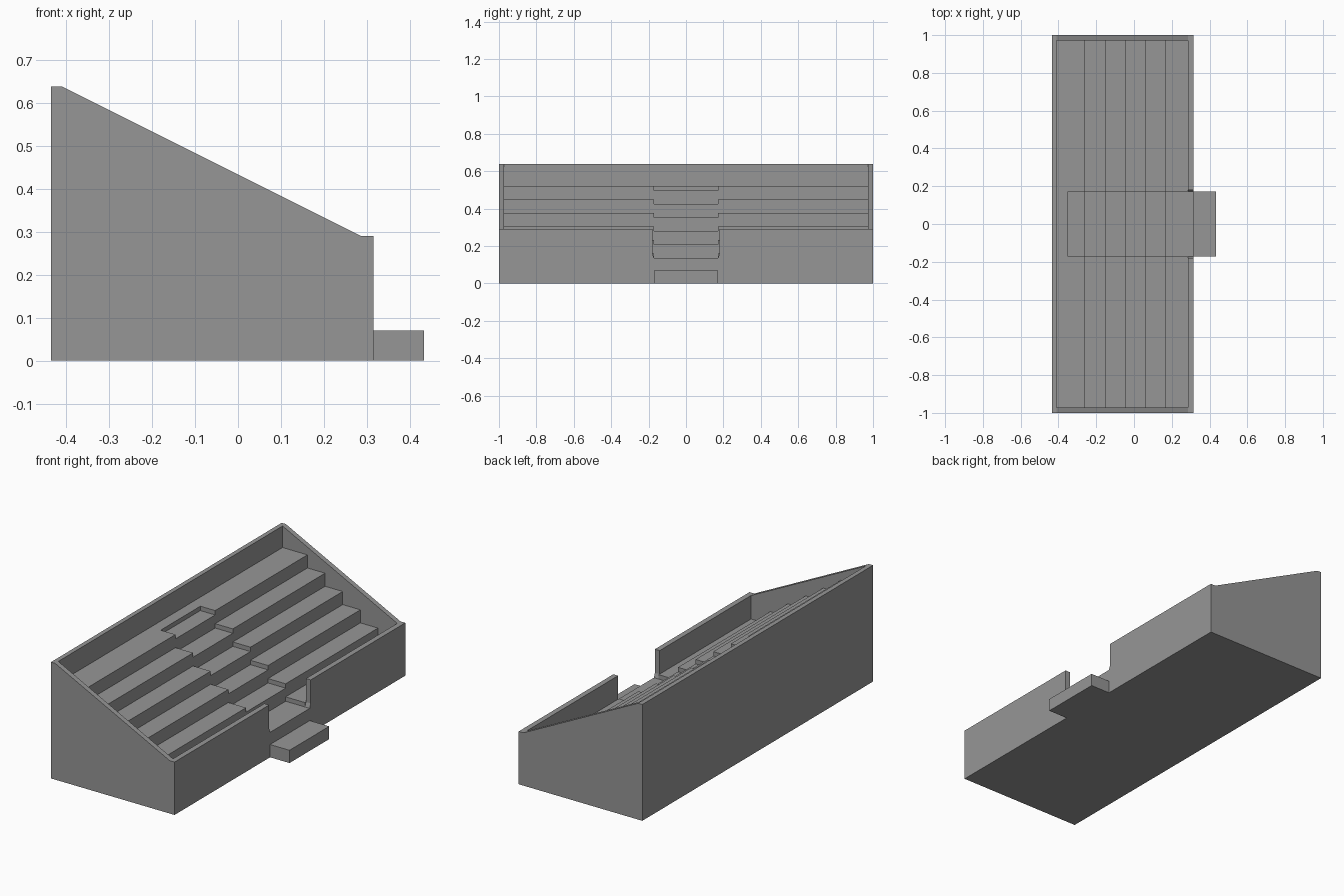
import bpy
import bmesh
from mathutils import Vector

cube = bpy.data.objects.get("Cube")
if cube:
    bpy.data.objects.remove(cube, do_unlink=True)

# Single concrete grey
GREY = (0.305, 0.305, 0.305, 1.0)
concrete = bpy.data.materials.new("concrete_grey")
concrete.use_nodes = True
concrete.diffuse_color = GREY
concrete.node_tree.nodes["Principled BSDF"].inputs["Base Color"].default_value = GREY

# Main dimensions
BACK, FRONT, HALF = -0.435, 0.315, 1.0
IN_BACK, IN_FRONT, IN_HALF = -0.41, 0.286, 0.972
BACK_TOP, FRONT_TOP = 0.638, 0.29
AISLE, GAP = 0.172, 0.18
TOP_TREAD, RISE, ROWS = 0.52, 0.0718, 6
AISLE_DROP, AISLE_START = 0.024, -0.349
RISERS = [-0.259 + 0.107 * i for i in range(ROWS - 1)]


def prism(name, profile, axis, start, end):
    """Extrude a (horizontal, z) profile along x or y between start and end."""
    bm = bmesh.new()
    if axis == "y":
        points = [(h, start, z) for h, z in profile]
        move = Vector((0, end - start, 0))
    else:
        points = [(start, h, z) for h, z in profile]
        move = Vector((end - start, 0, 0))
    face = bm.faces.new([bm.verts.new(p) for p in points])
    result = bmesh.ops.extrude_face_region(bm, geom=[face], use_keep_orig=True)
    moved = [v for v in result["geom"] if isinstance(v, bmesh.types.BMVert)]
    bmesh.ops.translate(bm, verts=moved, vec=move)
    bmesh.ops.recalc_face_normals(bm, faces=bm.faces)
    mesh = bpy.data.meshes.new(name)
    bm.to_mesh(mesh)
    bm.free()
    mesh.materials.append(concrete)
    obj = bpy.data.objects.new(name, mesh)
    bpy.context.collection.objects.link(obj)
    return obj


def rect(low, high, top):
    return [(low, 0), (high, 0), (high, top), (low, top)]


def stairs(drop, landing=None):
    """Stepped side profile, with an optional full-height landing at the back."""
    points = [(IN_FRONT, 0), (IN_BACK, 0)]
    edges = [IN_BACK] + RISERS + [IN_FRONT]
    if landing is not None:
        points += [(IN_BACK, TOP_TREAD), (landing, TOP_TREAD)]
        edges[0] = landing
    for row in range(ROWS):
        z = TOP_TREAD - row * RISE - drop
        points += [(edges[row], z), (edges[row + 1], z)]
    return points


# Terraced rows either side of the central aisle
prism("left_terraces", stairs(0), "y", AISLE, IN_HALF)
prism("right_terraces", stairs(0), "y", -IN_HALF, -AISLE)

# Slightly sunken aisle steps
prism("aisle_steps", stairs(AISLE_DROP, AISLE_START), "y", -AISLE, AISLE)

# Sloping end walls
end_profile = [(BACK, 0), (FRONT, 0), (FRONT, FRONT_TOP), (IN_FRONT, FRONT_TOP),
               (IN_BACK, BACK_TOP), (BACK, BACK_TOP)]
prism("left_end_wall", end_profile, "y", IN_HALF, HALF)
prism("right_end_wall", end_profile, "y", -HALF, -IN_HALF)

# Back wall
prism("back_wall", rect(-IN_HALF, IN_HALF, BACK_TOP), "x", BACK, IN_BACK)

# Front wall with the entrance notch
low_tread = TOP_TREAD - (ROWS - 1) * RISE
half = [(IN_HALF, 0), (IN_HALF, FRONT_TOP), (GAP, FRONT_TOP),
        (GAP, low_tread), (AISLE, low_tread - AISLE_DROP)]
front_profile = half + [(-y, z) for y, z in reversed(half)]
prism("front_wall", front_profile, "x", IN_FRONT, FRONT)

# Entrance step in front of the notch
prism("entrance_step", rect(-AISLE, AISLE, 0.07), "x", FRONT, 0.433)
